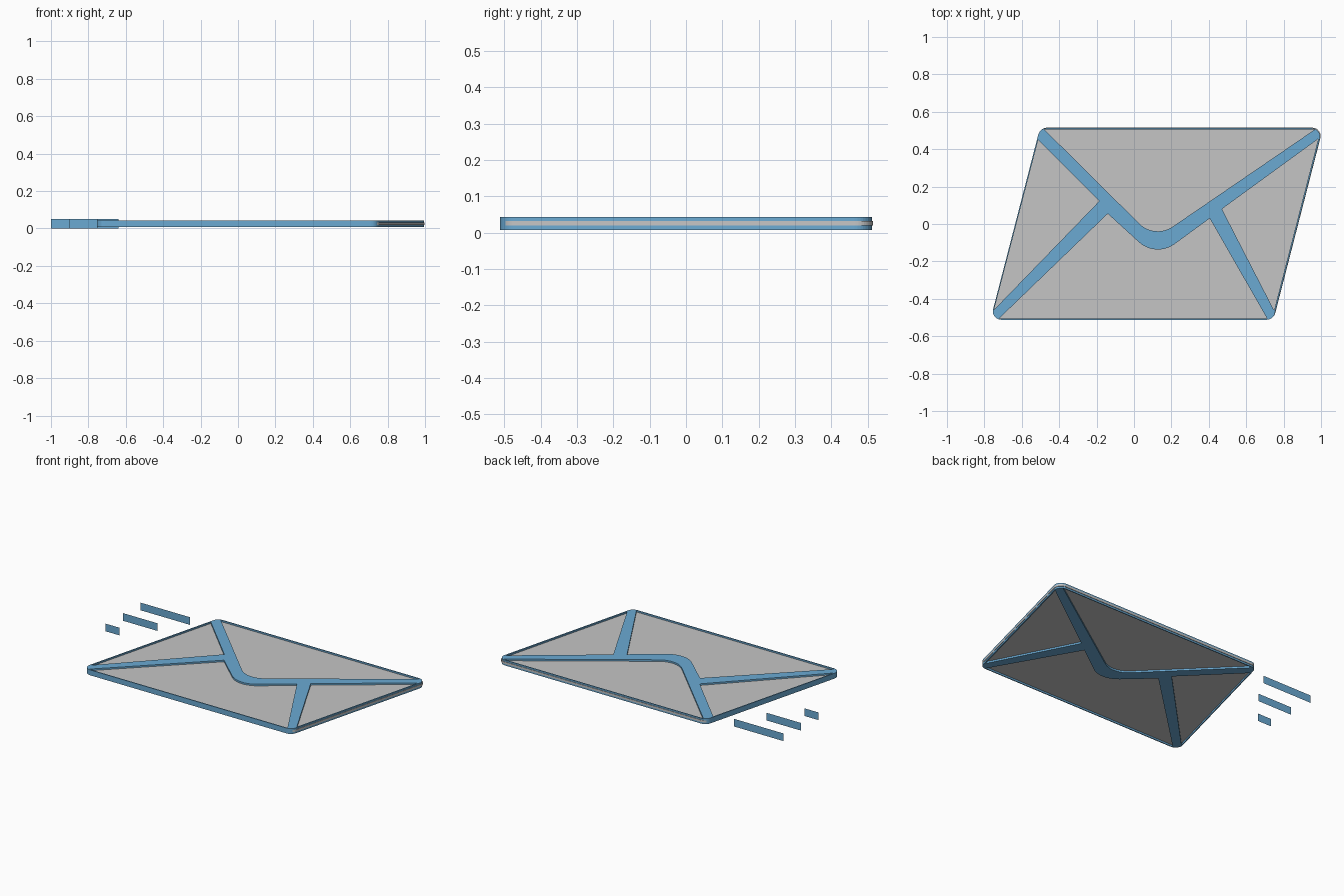
import bpy
import math
from mathutils import Vector

if "Cube" in bpy.data.objects:
    bpy.data.objects.remove(bpy.data.objects["Cube"], do_unlink=True)


def make_material(name, color):
    mat = bpy.data.materials.new(name)
    mat.use_nodes = True
    mat.diffuse_color = color
    mat.node_tree.nodes["Principled BSDF"].inputs["Base Color"].default_value = color
    return mat


BLUE = make_material("sky blue", (0.145, 0.40, 0.65, 1))
GREY = make_material("light grey", (0.56, 0.56, 0.56, 1))


def rounded(corners, steps=10):
    """Polygon from (x, y, radius) corners, each corner rounded by an arc."""
    pts = []
    for i, (x, y, r) in enumerate(corners):
        p = Vector((x, y))
        if r == 0:
            pts.append(p)
            continue
        before = (Vector(corners[i - 1][:2]) - p).normalized()
        after = (Vector(corners[(i + 1) % len(corners)][:2]) - p).normalized()
        half = before.angle(after) / 2
        centre = p + (before + after).normalized() * (r / math.sin(half))
        start = p + before * (r / math.tan(half)) - centre
        end = p + after * (r / math.tan(half)) - centre
        sweep = start.angle(end)
        for k in range(steps + 1):
            t = k / steps
            a = math.sin((1 - t) * sweep) / math.sin(sweep)
            b = math.sin(t * sweep) / math.sin(sweep)
            pts.append(centre + start * a + end * b)
    return pts


def slab(name, loops, low, high, mat, shift=(0, 0)):
    """Flat plate from an outline and optional holes, turned into a mesh."""
    curve = bpy.data.curves.new(name + "_outline", "CURVE")
    curve.dimensions = "2D"
    curve.fill_mode = "BOTH"
    curve.extrude = (high - low) / 2
    for loop in loops:
        spline = curve.splines.new("POLY")
        spline.points.add(len(loop) - 1)
        for point, p in zip(spline.points, loop):
            point.co = (p.x + shift[0], p.y + shift[1], 0, 1)
        spline.use_cyclic_u = True
    helper = bpy.data.objects.new(name + "_outline", curve)
    bpy.context.collection.objects.link(helper)
    bpy.context.view_layer.update()
    graph = bpy.context.evaluated_depsgraph_get()
    mesh = bpy.data.meshes.new_from_object(helper.evaluated_get(graph))
    bpy.data.objects.remove(helper, do_unlink=True)
    mesh.name = name
    mesh.materials.clear()
    mesh.materials.append(mat)
    for face in mesh.polygons:
        face.material_index = 0
        face.use_smooth = False
    obj = bpy.data.objects.new(name, mesh)
    obj.location.z = (low + high) / 2
    bpy.context.collection.objects.link(obj)
    return obj


# Slanted envelope outline
outline = rounded([(-0.768, -0.512, 0.045), (0.744, -0.512, 0.045),
                   (1.008, 0.512, 0.045), (-0.503, 0.512, 0.045)])

# Openings between the rim and the fold lines
flap = rounded([(-0.48, 0.506, 0), (0.111, -0.08, 0.14), (0.968, 0.506, 0)])
left_panel = rounded([(-0.512, 0.45, 0), (-0.185, 0.123, 0), (-0.748, -0.458, 0)])
front_panel = rounded([(-0.722, -0.506, 0), (-0.14, 0.055, 0), (0.117, -0.18, 0.15),
                       (0.405, 0.03, 0), (0.712, -0.506, 0)])
right_panel = rounded([(0.985, 0.455, 0), (0.47, 0.08, 0), (0.749, -0.462, 0)])

slab("envelope_frame", [outline, flap, left_panel, front_panel, right_panel],
     0.008, 0.043, BLUE)

# Grey sheet inside the frame, peeking out along the right and back edges
slab("envelope_sheet", [outline], 0.0195, 0.0325, GREY, shift=(0.003, 0.003))

# Upright motion streaks trailing behind the envelope
for name, length, y in (("short_streak", 0.10, 0.06),
                        ("middle_streak", 0.25, 0.24),
                        ("long_streak", 0.36, 0.42)):
    mesh = bpy.data.meshes.new(name)
    x0, x1, top = -1, -1 + length, 0.05
    mesh.from_pydata([(x0, y, 0), (x1, y, 0), (x1, y, top), (x0, y, top)],
                     [], [(0, 1, 2, 3)])
    mesh.materials.append(BLUE)
    bpy.context.collection.objects.link(bpy.data.objects.new(name, mesh))
